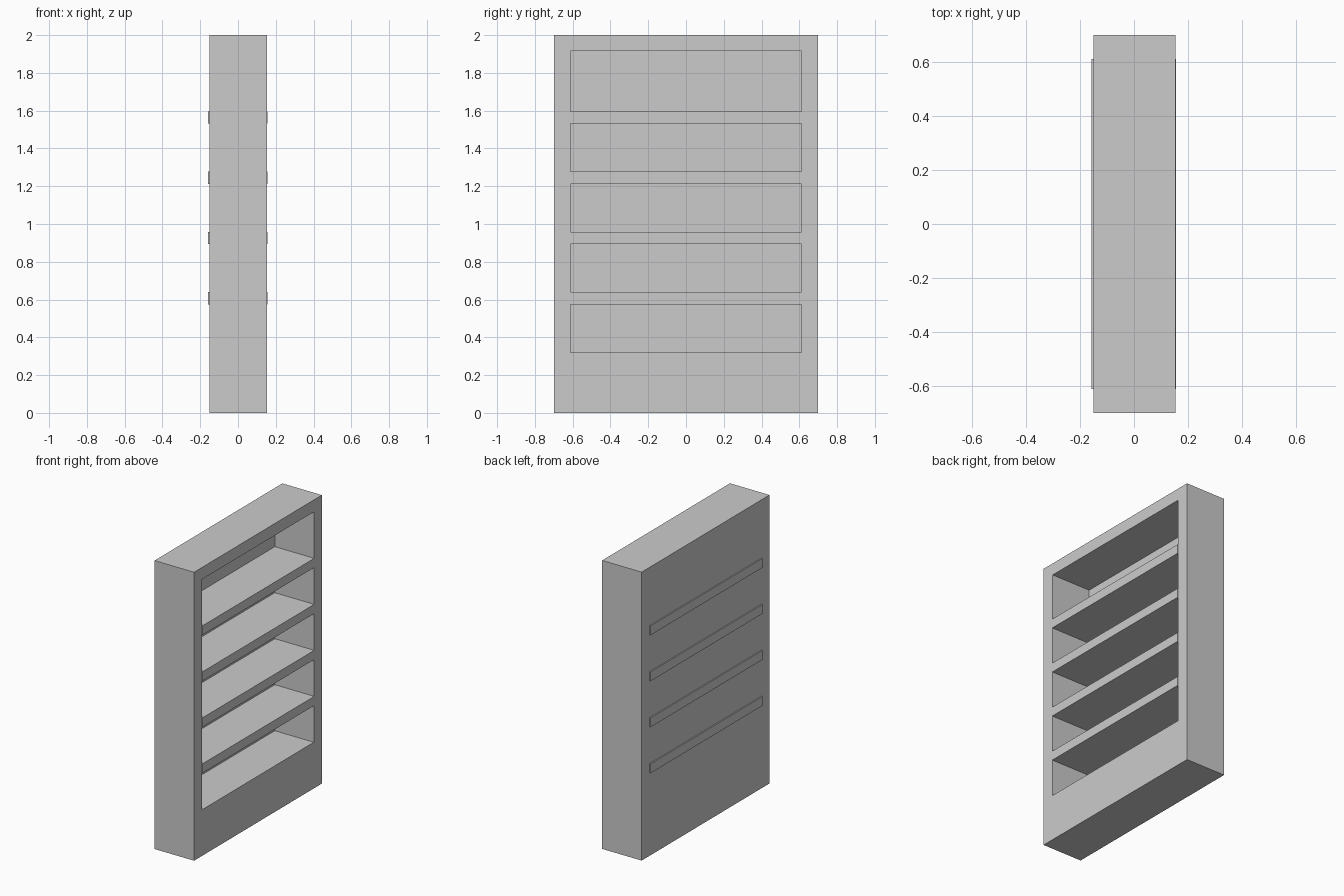
import bpy, bmesh

if "Cube" in bpy.data.objects:
    bpy.data.objects.remove(bpy.data.objects["Cube"])

X0, X1 = -0.15, 0.153          # carcass depth
W, H = 0.7, 2.0                # half width, height
IW, IZ0, IZ1 = 0.612, 0.32, 1.917   # cavity half width, floor, ceiling
BACK = -0.146                  # inner face of the thin back panel


def box_bm(x0, x1, y0, y1, z0, z1):
    bm = bmesh.new()
    bmesh.ops.create_cube(bm, size=1)
    for v in bm.verts:
        v.co.x = x1 if v.co.x > 0 else x0
        v.co.y = y1 if v.co.y > 0 else y0
        v.co.z = z1 if v.co.z > 0 else z0
    return bm


def finish(bm, name):
    bmesh.ops.recalc_face_normals(bm, faces=bm.faces)
    mesh = bpy.data.meshes.new(name)
    bm.to_mesh(mesh)
    bm.free()
    ob = bpy.data.objects.new(name, mesh)
    bpy.context.collection.objects.link(ob)
    return ob


# Carcass: box with one deep cavity pushed in from the open side
bm = box_bm(X0, X1, -W, W, 0, H)
face = max(bm.faces, key=lambda f: f.calc_center_median().x)
bmesh.ops.inset_region(bm, faces=[face], thickness=0.05)
for v in face.verts:
    v.co.y = IW if v.co.y > 0 else -IW
    v.co.z = IZ1 if v.co.z > H / 2 else IZ0
ext = bmesh.ops.extrude_discrete_faces(bm, faces=[face])
for v in ext["faces"][0].verts:
    v.co.x = BACK
finish(bm, "bookcase_carcass")

# Shelves: slightly proud of the frame at the open side and the back
for i in range(4):
    z = 0.575 + i * 0.319
    finish(box_bm(-0.158, 0.156, -IW, IW, z, z + 0.064), f"shelf_{i + 1}")
